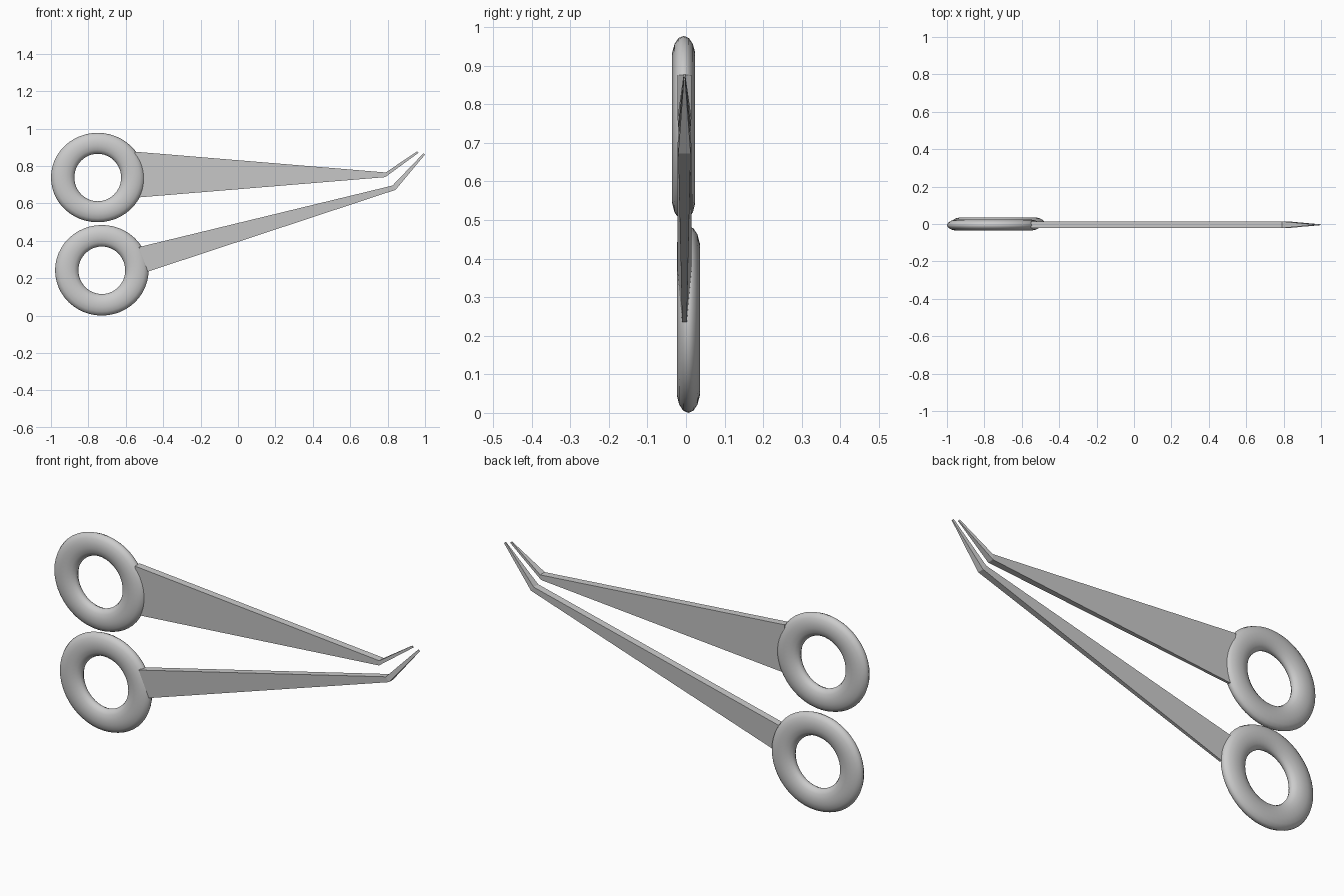
import bpy, bmesh
from math import sin, cos, pi

if "Cube" in bpy.data.objects:
    bpy.data.objects.remove(bpy.data.objects["Cube"])

DZ = -0.005          # settle the model on the ground
BLADE_Y = -0.004


def finish(name, bm, smooth):
    bmesh.ops.recalc_face_normals(bm, faces=bm.faces)
    for f in bm.faces:
        f.smooth = smooth
    me = bpy.data.meshes.new(name)
    bm.to_mesh(me)
    bm.free()
    ob = bpy.data.objects.new(name, me)
    ob.location.z = DZ
    bpy.context.collection.objects.link(ob)
    return ob


# Finger ring: slightly squashed torus with a flattened elliptical section
def ring(name, cx, cy, cz, half_z, n=48, m=14):
    bm = bmesh.new()
    hole = 0.127
    rz, tz = (half_z + hole) / 2, (half_z - hole) / 2
    grid = []
    for i in range(n):
        a = 2 * pi * i / n
        row = []
        for j in range(m):
            b = 2 * pi * j / m
            row.append(bm.verts.new((
                cx + (0.1875 + 0.0625 * cos(b)) * cos(a),
                cy + 0.0305 * sin(b),
                cz + (rz + tz * cos(b)) * sin(a))))
        grid.append(row)
    for i in range(n):
        for j in range(m):
            p, q, k = grid[i], grid[(i + 1) % n], (j + 1) % m
            bm.faces.new((p[j], q[j], q[k], p[k]))
    return finish(name, bm, True)


# Blade: lofted four-sided sections (top point, bottom point, half widths)
def blade(name, sections):
    bm = bmesh.new()
    loops = []
    for (tx, tz), (bx, bz), wt, wb in sections:
        loops.append([bm.verts.new((x, BLADE_Y + y, z)) for x, y, z in (
            (tx, -wt, tz), (tx, wt, tz), (bx, wb, bz), (bx, -wb, bz))])
    for p, q in zip(loops, loops[1:]):
        for j in range(4):
            k = (j + 1) % 4
            bm.faces.new((p[j], p[k], q[k], q[j]))
    bm.faces.new(loops[0])
    bm.faces.new(loops[-1])
    return finish(name, bm, False)


ring("upper_finger_ring", -0.75, -0.006, 0.743, 0.239)
ring("lower_finger_ring", -0.728, 0.006, 0.247, 0.242)

blade("upper_blade", [
    ((-0.55, 0.881), (-0.54, 0.636), 0.018, 0.006),
    ((0.79, 0.77), (0.787, 0.745), 0.018, 0.016),
    ((0.958, 0.883), (0.966, 0.876), 0.002, 0.002)])
blade("lower_blade", [
    ((-0.53, 0.371), (-0.482, 0.24), 0.018, 0.006),
    ((0.826, 0.70), (0.842, 0.677), 0.018, 0.016),
    ((0.992, 0.873), (1.0, 0.866), 0.002, 0.002)])
